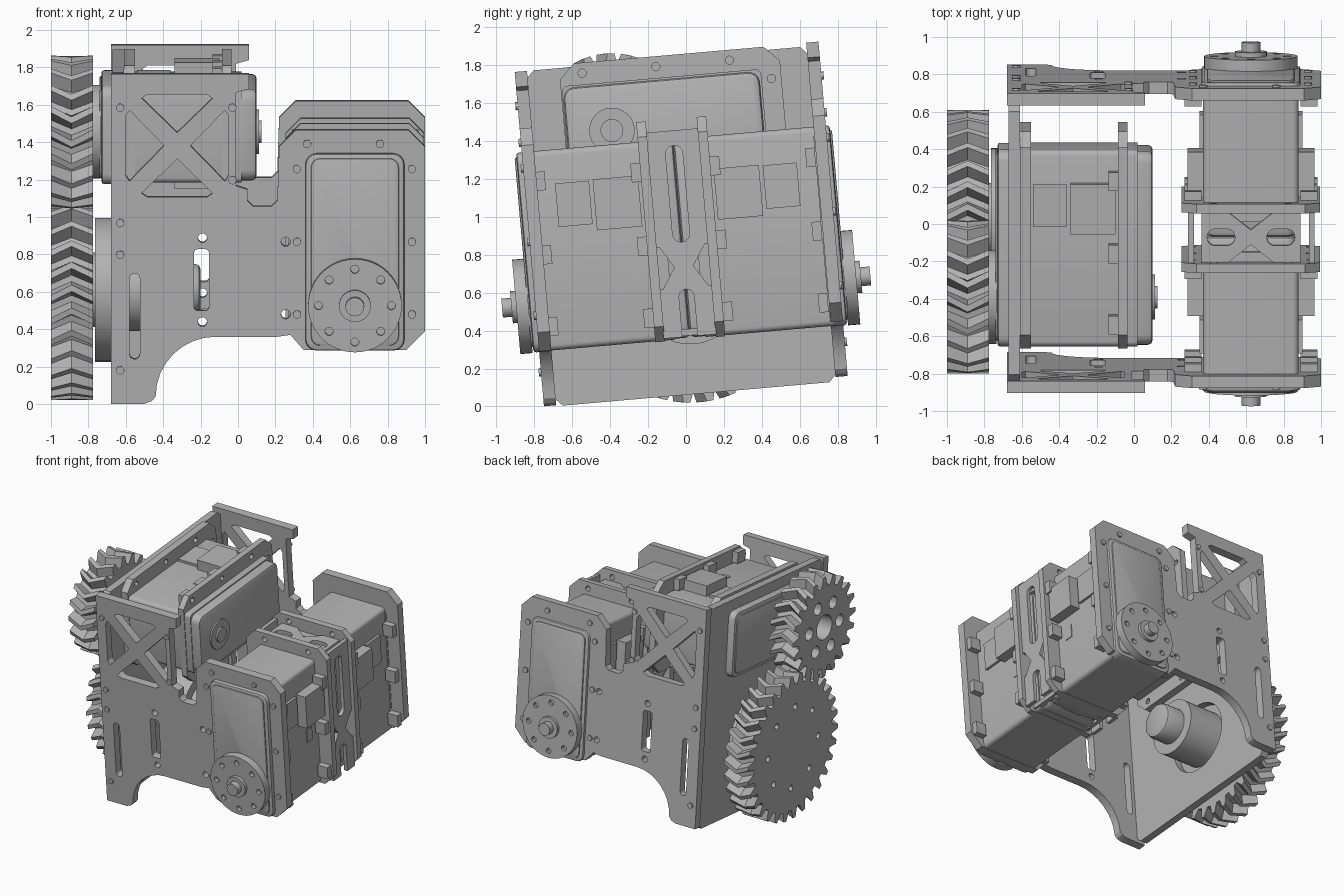
import bpy, bmesh, math
from math import pi, cos, sin, radians
from mathutils import Matrix, Vector

if "Cube" in bpy.data.objects:
    bpy.data.objects.remove(bpy.data.objects["Cube"])

grey = bpy.data.materials.new("machine grey")
grey.use_nodes = True
grey.diffuse_color = (0.45, 0.45, 0.45, 1)
grey.node_tree.nodes["Principled BSDF"].inputs["Base Color"].default_value = (0.45, 0.45, 0.45, 1)
parts = []
MAP = {"x": lambda a, b, d: (d, a, b), "y": lambda a, b, d: (a, d, b), "z": lambda a, b, d: (a, b, d)}


def finish(bm, name, matrix=None):
    bmesh.ops.recalc_face_normals(bm, faces=bm.faces)
    mesh = bpy.data.meshes.new(name)
    bm.to_mesh(mesh)
    bm.free()
    if matrix:
        mesh.transform(matrix)
    mesh.materials.append(grey)
    ob = bpy.data.objects.new(name, mesh)
    bpy.context.collection.objects.link(ob)
    parts.append(ob)
    return ob


def prism(name, loops, axis, lo, hi, matrix=None, soft=0):
    """Extrude 2D outlines along an axis, optionally rounding the rim at hi."""
    bm = bmesh.new()
    for loop in loops:
        n = len(loop)
        low = [bm.verts.new(MAP[axis](a, b, lo)) for a, b in loop]
        top = [bm.verts.new(MAP[axis](a, b, hi)) for a, b in loop]
        bm.faces.new(low)
        cap = bm.faces.new(top)
        for i in range(n):
            bm.faces.new((low[i], low[(i + 1) % n], top[(i + 1) % n], top[i]))
        if soft:
            bmesh.ops.bevel(bm, geom=list(cap.edges), offset=soft, segments=2, affect="EDGES", profile=0.5)
    return finish(bm, name, matrix)


def circle(a, b, r, n=32):
    return [(a + r * cos(2 * pi * i / n), b + r * sin(2 * pi * i / n)) for i in range(n)]


def ring(a, b, r, n, hole):
    return [circle(x, y, hole, 12) for x, y in circle(a, b, r, n)]


def rect(a0, a1, b0, b1, r=0.0, seg=4):
    """Rectangle with rounded corners, or chamfered ones when seg is 1."""
    if not r:
        return [(a0, b0), (a1, b0), (a1, b1), (a0, b1)]
    corners = [(a1 - r, b1 - r), (a0 + r, b1 - r), (a0 + r, b0 + r), (a1 - r, b0 + r)]
    return [(a + r * cos(pi / 2 * (k + i / seg)), b + r * sin(pi / 2 * (k + i / seg)))
            for k, (a, b) in enumerate(corners) for i in range(seg + 1)]


def cut(ob, loops, axis, lo, hi, matrix=None):
    cutter = prism("cutter", loops, axis, lo, hi, matrix)
    parts.remove(cutter)
    cutter.hide_render = True
    mod = ob.modifiers.new("cut", "BOOLEAN")
    mod.operation, mod.solver, mod.object = "DIFFERENCE", "EXACT", cutter
    graph = bpy.context.evaluated_depsgraph_get()
    mesh = bpy.data.meshes.new_from_object(ob.evaluated_get(graph))
    ob.modifiers.clear()
    ob.data = mesh
    bpy.data.objects.remove(cutter)


def frame(x, y, z, origin):
    m = Matrix((x, y, z)).transposed().to_4x4()
    m.translation = Vector(origin)
    return m


# Servo: depth runs along local z, length along local y, output axis at the origin
def servo(name, m, geared):
    def part(label, loops, lo, hi, soft=0):
        return prism(name + "_" + label, loops, "z", lo, hi, m, soft)
    part("body", [rect(-.255, .255, -.245, .81, .03)], .08, .76)
    part("front_cap", [rect(-.265, .265, -.248, .81, .06)], .74, .83, .015)
    part("front_panel", [rect(-.235, .235, -.22, .785, .05)], .82, .84, .008)
    part("back_cap", [rect(-.245, .245, -.24, .80, .06)], .1, .0, .025)
    outline = rect(-.37, .37, -.25, .915, .08, 1)
    flanges = [("back_flange", .135, .185)]
    if geared:
        flanges.append(("front_flange", .65, .71))
    for label, lo, hi in flanges:
        flange = part(label, [outline], lo, hi)
        cut(flange, [circle(s * .315, y, .022, 12) for s in (-1, 1) for y in (-.13, .26, .65)]
            + [circle(s * .2, .862, .022, 12) for s in (-1, 1)], "z", lo - .1, hi + .1, m)
    # Screw bosses along the flange edges
    part("bosses", [rect(s * .31 - .045, s * .31 + .045, y, y + .1)
                    for s in (-1, 1) for y in (-.17, .21, .6)], .185, .235)
    if not geared:
        part("front_bosses", [rect(s * .31 - .045, s * .31 + .045, y, y + .1)
                              for s in (-1, 1) for y in (-.17, .21, .6)], .69, .74)
    # Cable sockets on both flanks
    for s, side in ((-1, "a"), (1, "b")):
        def flank(label, y0, y1, z0, z1, out):
            x0, x1 = sorted((s * .25, s * (.255 + out)))
            part(label + "_" + side, [rect(x0, x1, y0, y1)], z0, z1)
        flank("socket", .365, .635, .2, .44, .085)
        flank("socket_cover", .4, .63, .46, .64, .02)
        flank("label_plate", .17, .28, .27, .34, .006)
    # Output horn and shaft
    horn = part("horn", [circle(0, 0, .25, 48)], .835, .88 if geared else .9, .006)
    if geared:
        part("rear_hub", [circle(0, 0, .12)], .02, -.012)
        part("rear_pin", [circle(0, 0, .06)], .02, -.025)
    else:
        cut(horn, ring(0, 0, .195, 8, .022), "z", .87, 1, m)
        part("shaft_collar", [circle(0, 0, .085)], .89, .925)
        part("shaft", [circle(0, 0, .05)], .9, .975)


servo("front_servo", frame((1, 0, 0), (0, 0, 1), (0, -1, 0), (.625, 0, .605)), False)
servo("back_servo", frame((-1, 0, 0), (0, 0, 1), (0, 1, 0), (.625, 0, .605)), False)
servo("upper_servo", frame((0, 0, 1), (0, 1, 0), (-1, 0, 0), (.1, -.316, 1.488)), True)


# End plates with cross bracing, slots and servo mounts
def end_plate(name, y0, y1, lift, face):
    arc = [(-.12 + .32 * cos(pi - t * pi / 16), .04 + .32 * sin(pi - t * pi / 16)) for t in range(9)]
    outline = [(-.68, 0), (-.5, 0), (-.46, .015)] + arc + [
        (.21, .36), (.28, .37), (.35, .29), (.9, .29), (1, .39), (1, 1.38), (.91, 1.47), (.31, 1.47),
        (.22, 1.38), (.21, 1.09), (.18, 1.06), (.08, 1.06), (.05, 1.09), (.05, 1.15), (-.01, 1.17),
        (-.01, 1.67), (.06, 1.69), (.06, 1.77), (-.68, 1.77)]

    def up(loop):
        return [(a, b + lift) for a, b in loop]
    plate = prism(name, [up(outline)], "y", y0, y1)
    # Four triangles leave a cross
    triangles = []
    for k in range(4):
        c, s = round(cos(k * pi / 2)), round(sin(k * pi / 2))
        triangles.append([(-.325 + a * c - b * s, 1.385 + a * s + b * c)
                          for a, b in ((0, .07), (.19, .255), (.16, .275), (-.16, .275), (-.19, .255))])
    holes = triangles + [rect(-.58, -.525, .24, .7, .027), rect(-.235, -.155, .5, .83, .02)]
    holes += [circle(x, z, .025, 12) for x, z in ((-.19, .89), (-.19, .44), (.255, .48), (.255, .87))]
    cut(plate, [up(h) for h in holes], "y", y0 - .1, y1 + .1)
    screws = [(x, z) for x in (.315, .93) for z in (.48, .87, 1.26)]
    screws += [(.37, 1.395), (.76, 1.395), (-.63, .18), (-.63, .8), (-.63, .97), (-.63, 1.59), (-.03, 1.59), (-.03, 1.2)]
    edge = y0 if face < 0 else y1
    prism(name + "_screws", [up(circle(x, z, .022, 12)) for x, z in screws], "y", edge - .012, edge + .012)


end_plate("front_plate", -.8, -.735, .07, -1)
end_plate("back_plate", .745, .81, .09, 1)

# Gear wall, drive motor and its hub
wall = prism("gear_wall", [rect(-.74, .75, .065, 1.84, .04, 1)], "x", -.67, -.61)
cut(wall, [circle(.02, .61, .28, 40)], "x", -.7, -.5)
prism("motor_hub", [circle(.02, .61, .385, 48)], "x", -.67, -.765, None, .012)
prism("motor_bearing", [circle(.02, .61, .2)], "x", -.79, -.75)
prism("motor_can", [circle(.02, .61, .22, 40)], "x", -.68, -.36, None, .012)
prism("motor_tail", [circle(.02, .61, .14)], "x", -.37, -.2, None, .03)


# Herringbone gears
def gear(name, y, z, teeth, r_in, r_out, twist, phase, holes):
    bm = bmesh.new()
    step = 2 * pi / teeth
    rings = []
    for x, turn in ((-1, 0), (-.89, twist), (-.775, 0)):
        row = []
        for t in range(teeth):
            for f, r in ((0, r_in), (.32, r_in), (.52, r_out), (.8, r_out)):
                a = step * (t + f + turn + phase)
                row.append(bm.verts.new((x, y + r * cos(a), z + r * sin(a))))
        rings.append(row)
    for p, q in zip(rings, rings[1:]):
        for i in range(len(p)):
            j = (i + 1) % len(p)
            bm.faces.new((p[i], p[j], q[j], q[i]))
    bm.faces.new(rings[0])
    bm.faces.new(rings[-1])
    cut(finish(bm, name), holes, "x", -1.1, -.7)


gear("small_gear", -.316, 1.485, 20, .335, .41, .45, .1,
     [circle(-.316, 1.485, .1)] + ring(-.316, 1.485, .2, 6, .05))
gear("large_gear", .02, .61, 30, .515, .59, -.45, .3, ring(.02, .61, .33, 8, .025))

# Bracket joining the two lower servos
for label, x in (("right", .29), ("left", .935)):
    panel = prism(label + "_bracket", [rect(-.14, .14, .37, 1.46)], "x", x, x + .03)
    cut(panel, [rect(-.045, .045, .87, 1.38, .044), rect(-.04, .04, .3, .62, .039),
                [(-.2, .63), (-.12, .63), (-.05, .74), (-.12, .85), (-.2, .85)],
                [(.2, .63), (.12, .63), (.05, .74), (.12, .85), (.2, .85)]], "x", x - .1, x + .1)
for label, z in (("top", 1.40), ("bottom", .375)):
    panel = prism(label + "_bracket", [rect(.36, .89, -.14, .14)], "z", z, z + .035)
    cut(panel, [rect(.39, .54, -.045, .045, .044), rect(.71, .86, -.045, .045, .044),
                [(.5, -.2), (.75, -.2), (.74, -.13), (.625, -.04), (.51, -.13)],
                [(.5, .2), (.75, .2), (.74, .13), (.625, .04), (.51, .13)]], "z", z - .1, z + .1)

# Tilt the whole assembly and shade it
tilt = Matrix.Translation((0, 0, .96)) @ Matrix.Rotation(radians(5), 4, "X") @ Matrix.Translation((0, -.03, -.96))
bpy.ops.object.select_all(action="DESELECT")
for ob in parts:
    ob.data.transform(tilt)
    ob.select_set(True)
bpy.context.view_layer.objects.active = parts[0]
bpy.ops.object.shade_smooth_by_angle(angle=radians(30))
